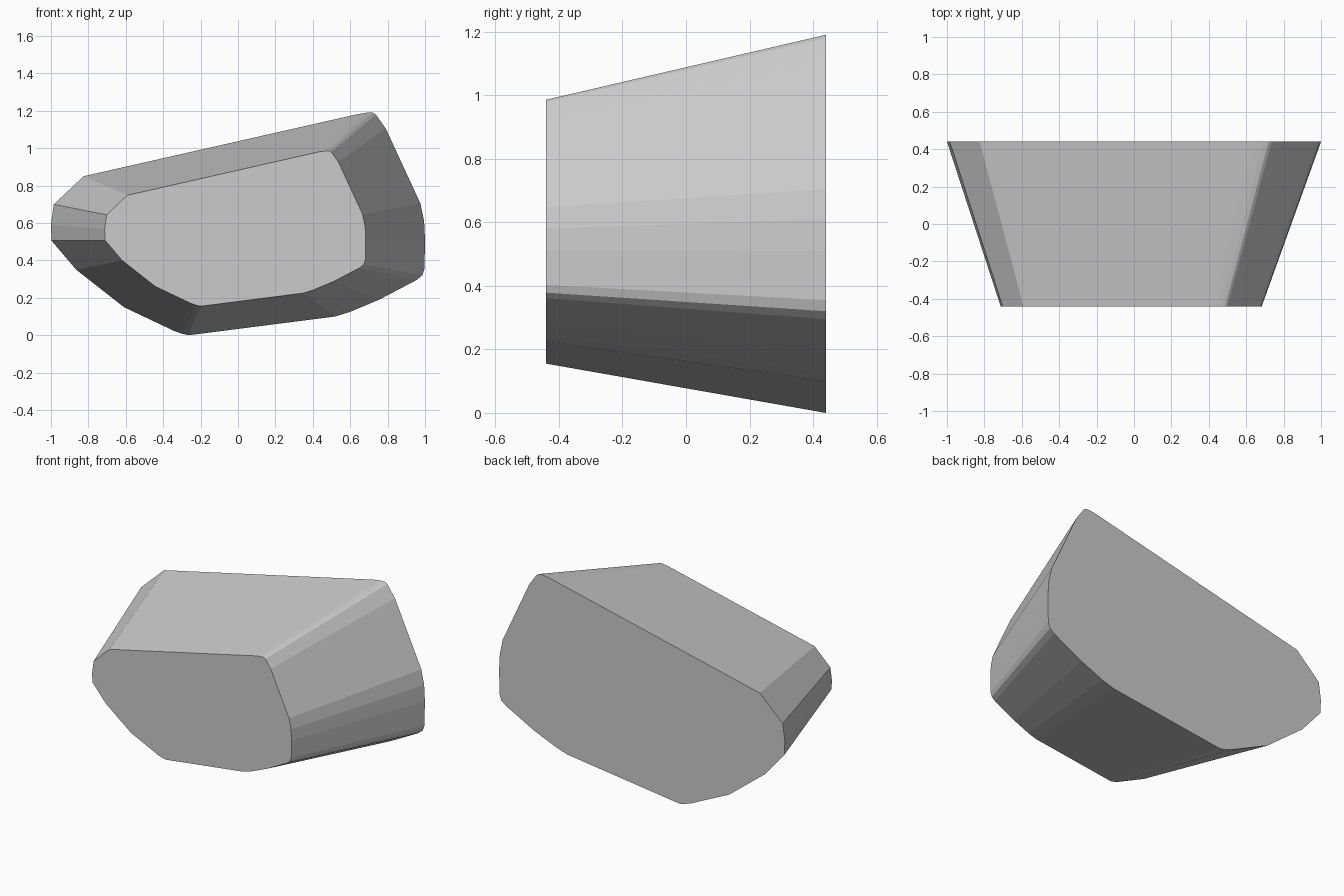
import bpy, bmesh

if "Cube" in bpy.data.objects:
    bpy.data.objects.remove(bpy.data.objects["Cube"])

# Outline of the large rear face (x, z)
OUTLINE = [(-0.30, 0.008), (-0.265, 0.0), (-0.23, 0.004), (0.52, 0.10), (0.60, 0.125),
           (0.755, 0.19), (0.955, 0.295), (0.985, 0.32), (0.997, 0.355), (1.0, 0.51),
           (0.995, 0.61), (0.975, 0.705), (0.79, 1.105), (0.737, 1.18), (0.72, 1.19),
           (0.69, 1.19), (0.64, 1.182), (-0.825, 0.85), (-0.985, 0.70), (-1.0, 0.59),
           (-0.997, 0.505), (-0.865, 0.35), (-0.61, 0.15), (-0.34, 0.022)]
HALF_DEPTH = 0.44
TAPER = 0.698
SHIFT_X, SHIFT_Z = -0.015, 0.155

grey = bpy.data.materials.new("grey")
grey.diffuse_color = (0.6, 0.6, 0.6, 1)
grey.use_nodes = True
grey.node_tree.nodes["Principled BSDF"].inputs["Base Color"].default_value = grey.diffuse_color

# Tapered block: rear outline joined to a smaller copy at the front
bm = bmesh.new()
rear = [bm.verts.new((x, HALF_DEPTH, z)) for x, z in OUTLINE]
front = [bm.verts.new((x * TAPER + SHIFT_X, -HALF_DEPTH, z * TAPER + SHIFT_Z)) for x, z in OUTLINE]
bm.faces.new(rear)
bm.faces.new(front)
for i in range(len(rear)):
    j = (i + 1) % len(rear)
    bm.faces.new((rear[i], rear[j], front[j], front[i]))
bmesh.ops.recalc_face_normals(bm, faces=bm.faces)
mesh = bpy.data.meshes.new("tapered_block")
bm.to_mesh(mesh)
bm.free()
mesh.materials.append(grey)
block = bpy.data.objects.new("tapered_block", mesh)
bpy.context.collection.objects.link(block)
